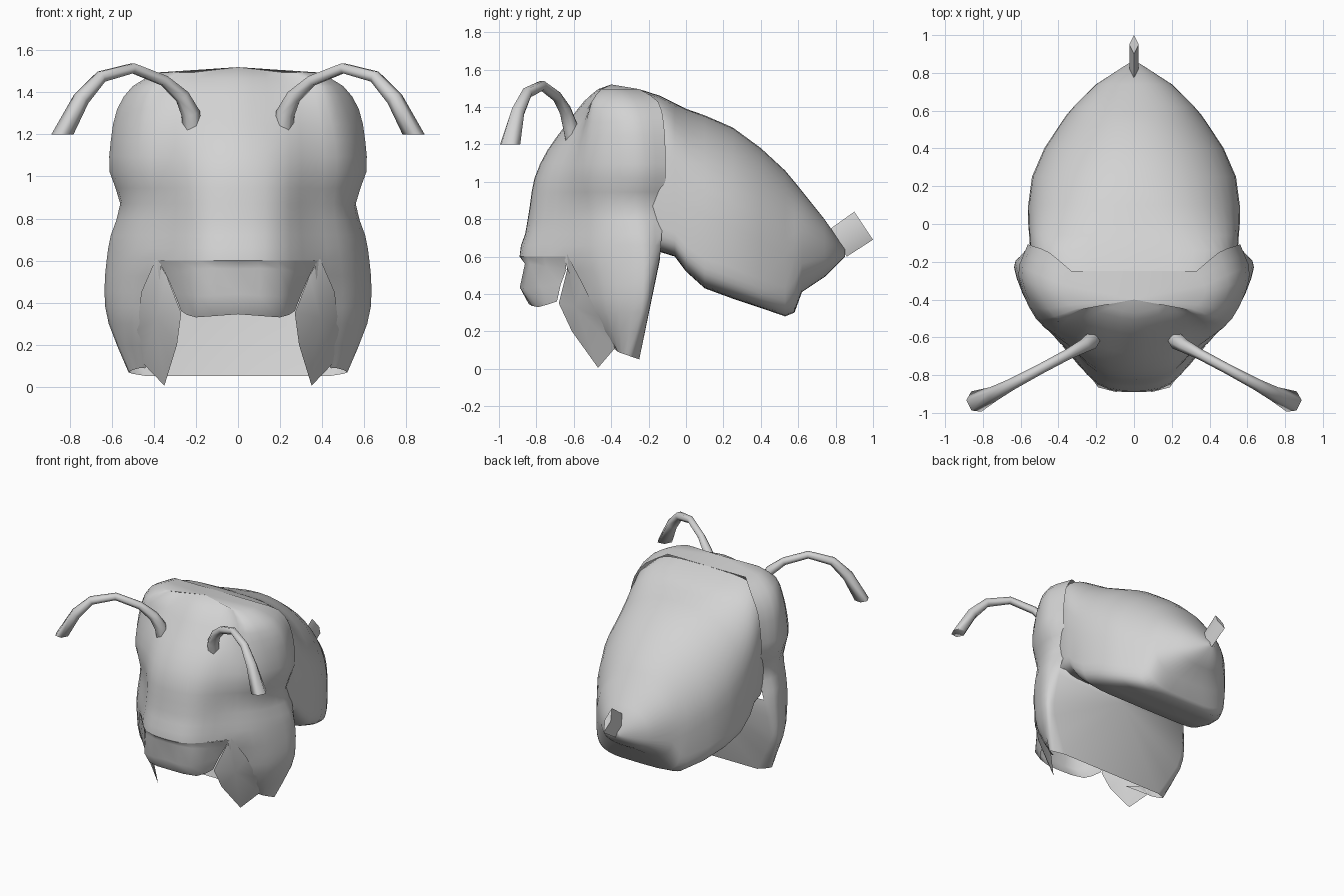
import bpy, bmesh, math
from mathutils import Vector

if "Cube" in bpy.data.objects:
    bpy.data.objects.remove(bpy.data.objects["Cube"])

grey = bpy.data.materials.new("plain grey")
grey.diffuse_color = (0.65, 0.65, 0.65, 1)
grey.use_nodes = True
grey.node_tree.nodes["Principled BSDF"].inputs["Base Color"].default_value = grey.diffuse_color


def spline(pts, n):
    """Smooth samples passing through every point of a path."""
    pts = [Vector(p) for p in pts]
    ext = [2 * pts[0] - pts[1]] + pts + [2 * pts[-1] - pts[-2]]
    out = []
    for i in range(1, len(ext) - 2):
        a, b, c, d = ext[i - 1:i + 3]
        for k in range(n):
            t = k / n
            out.append(0.5 * (2 * b + (c - a) * t + (2 * a - 5 * b + 4 * c - d) * t * t
                              + (3 * b - a - 3 * c + d) * t ** 3))
    return out + [pts[-1]]


def finish(name, bm, angle=60):
    bmesh.ops.recalc_face_normals(bm, faces=bm.faces)
    me = bpy.data.meshes.new(name)
    bm.to_mesh(me)
    bm.free()
    ob = bpy.data.objects.new(name, me)
    bpy.context.collection.objects.link(ob)
    me.materials.append(grey)
    bpy.ops.object.select_all(action='DESELECT')
    ob.select_set(True)
    bpy.context.view_layer.objects.active = ob
    bpy.ops.object.shade_smooth_by_angle(angle=math.radians(angle))
    return ob


def grid(bm, rows, closed=False, skip=lambda c: False):
    """Skin rows of points with quads, leaving out skipped faces."""
    vs = [[bm.verts.new(p) for p in r] for r in rows]
    for r0, r1 in zip(vs, vs[1:]):
        n = len(r0)
        for i in range(n if closed else n - 1):
            q = [r0[i], r0[(i + 1) % n], r1[(i + 1) % n], r1[i]]
            if not skip(sum((v.co for v in q), Vector()) / 4):
                bm.faces.new(q)
    return vs


def fan(bm, loop, tip):
    c = bm.verts.new(tip)
    for a, b in zip(loop, loop[1:] + loop[:1]):
        bm.faces.new((a, b, c))


def mirrored(half):
    return [(-x, y, z) for x, y, z in reversed(half[1:])] + half


# Head levels: z, front y, front half width, cheek x, cheek y, widest x, its y, back y
levels = [
    (0.05, -0.40, 0.41, 0.47, -0.36, 0.52, -0.30, -0.25),
    (0.30, -0.72, 0.22, 0.54, -0.42, 0.615, -0.24, -0.20),
    (0.45, -0.80, 0.20, 0.55, -0.44, 0.635, -0.23, -0.17),
    (0.60, -0.89, 0.19, 0.54, -0.46, 0.625, -0.23, -0.14),
    (0.72, -0.86, 0.19, 0.52, -0.47, 0.605, -0.25, -0.13),
    (0.87, -0.835, 0.19, 0.50, -0.47, 0.56, -0.27, -0.12),
    (1.02, -0.81, 0.19, 0.52, -0.50, 0.61, -0.27, -0.11),
    (1.17, -0.74, 0.19, 0.51, -0.50, 0.605, -0.28, -0.11),
    (1.32, -0.63, 0.20, 0.47, -0.50, 0.575, -0.30, -0.12),
    (1.43, -0.545, 0.20, 0.42, -0.49, 0.50, -0.33, -0.15),
    (1.495, -0.47, 0.18, 0.31, -0.45, 0.38, -0.36, -0.25),
]
rows = []
for z, yf, xf, xc, yc, w, yw, yb in levels:
    half = [(0, yf, z), (xf, yf + 0.04, z), ((xf + xc) / 2, (yf + yc) / 2 + 0.02, z),
            (xc, yc, z), (w, yw, z), (w - (0.09 if z < 0.1 else 0.05), yb, z)]
    if z < 0.1:  # cheek bottoms rise toward the front
        half = [(x, y, z - 0.35 * (y + 0.25)) for x, y, z in half]
    rows.append(spline(mirrored(half), 3))
columns = [spline(c, 2) for c in zip(*rows)]
bm = bmesh.new()
# The mouth stays open between the cheeks
vs = grid(bm, list(zip(*columns)),
          skip=lambda c: c.z < 0.58 and abs(c.x) < 0.45 and c.y < -0.36 - 0.5 * c.z)
fan(bm, vs[-1], (0, -0.40, 1.52))
# Back wall below the abdomen
low = [r for r in vs if r[-1].co.z < 0.7]
fan(bm, [r[-1] for r in low] + [r[0] for r in reversed(low)], (0, -0.14, 0.58))
bmesh.ops.delete(bm, geom=[v for v in bm.verts if not v.link_faces], context='VERTS')
finish("head", bm)

# Upper lip
lip = [
    [(0, -0.89, 0.60), (0.19, -0.85, 0.60), (0.38, -0.645, 0.60)],
    [(0, -0.86, 0.56), (0.20, -0.835, 0.56), (0.34, -0.64, 0.53)],
    [(0, -0.885, 0.44), (0.19, -0.865, 0.43), (0.305, -0.67, 0.45)],
    [(0, -0.84, 0.345), (0.20, -0.79, 0.33), (0.27, -0.69, 0.36)],
]
bm = bmesh.new()
grid(bm, [spline(mirrored(r), 2) for r in lip])
finish("upper_lip", bm)

# Jaws
for s, side in ((1, "right"), (-1, "left")):
    edge = [(0.34, -0.635, 0.53), (0.27, -0.68, 0.35), (0.29, -0.61, 0.20), (0.35, -0.47, 0.005),
            (0.45, -0.38, 0.11), (0.48, -0.46, 0.27), (0.46, -0.55, 0.45), (0.39, -0.635, 0.61)]
    bm = bmesh.new()
    fan(bm, [bm.verts.new((s * x, y, z)) for x, y, z in edge], (s * 0.39, -0.59, 0.33))
    finish(side + "_jaw", bm)

# Abdomen rings: y, top z, bottom z, half width, roundness of the top and of the bottom
rings = [
    (-0.25, 1.495, 0.66, 0.51, 0.45, 0.25), (-0.14, 1.46, 0.625, 0.55, 0.47, 0.25),
    (-0.06, 1.42, 0.60, 0.555, 0.62, 0.25), (0.0, 1.39, 0.52, 0.56, 0.72, 0.25),
    (0.10, 1.355, 0.43, 0.56, 0.84, 0.28), (0.25, 1.29, 0.375, 0.54, 0.93, 0.3),
    (0.40, 1.18, 0.325, 0.475, 0.95, 0.3), (0.53, 1.06, 0.28, 0.39, 0.95, 0.35),
    (0.58, 1.00, 0.30, 0.355, 0.95, 0.45), (0.62, 0.95, 0.41, 0.32, 0.95, 0.6),
    (0.74, 0.80, 0.49, 0.20, 0.95, 0.75), (0.85, 0.64, 0.60, 0.03, 1, 1),
]
bm = bmesh.new()
rows = []
for y, zt, zb, w, top, low in rings:
    zm, ring = zb + (zt - zb) * 0.42, []
    for k in range(40):
        c, s = math.cos(math.tau * k / 40), math.sin(math.tau * k / 40)
        e = top if s > 0 else low
        x = w * math.copysign(abs(c) ** e, c)
        ring.append((x, y, zm + ((zt - zm) * s ** e if s > 0 else -(zm - zb) * abs(s) ** e)))
    rows.append(ring)
vs = grid(bm, rows, closed=True)
bm.faces.new(vs[-1])
finish("abdomen", bm, 50)

# Flat stub at the tail, diamond shaped in section
bm = bmesh.new()
ends = [((0.76, 0.74), (0.86, 0.60)), ((0.90, 0.84), (1.0, 0.69))]
rows = []
for (y0, z0), (y1, z1) in ends:
    ym, zm = (y0 + y1) / 2, (z0 + z1) / 2
    rows.append([(0, y0, z0), (0.025, ym, zm), (0, y1, z1), (-0.025, ym, zm)])
vs = grid(bm, rows, closed=True)
bm.faces.new(vs[-1])
finish("tail_stub", bm, 80)

# Antennae: x, y, z, radius
path = [(0.215, -0.60, 1.20, 0.045), (0.225, -0.62, 1.30, 0.045), (0.265, -0.645, 1.38, 0.036),
        (0.35, -0.69, 1.455, 0.028), (0.50, -0.77, 1.515, 0.027), (0.65, -0.85, 1.475, 0.031),
        (0.745, -0.90, 1.37, 0.04), (0.835, -0.94, 1.21, 0.06)]
for s, side in ((1, "right"), (-1, "left")):
    bm = bmesh.new()
    rows = []
    for i, (x, y, z, r) in enumerate(path):
        a, b = path[max(i - 1, 0)], path[min(i + 1, len(path) - 1)]
        t = (Vector(b[:3]) - Vector(a[:3])).normalized()
        u = Vector((0.46, 0.89, 0)).normalized()
        u = (u - t * u.dot(t)).normalized()
        v = t.cross(u)
        ring = [Vector((x, y, z)) + r * (u * math.cos(k * math.tau / 6) + v * math.sin(k * math.tau / 6))
                for k in range(6)]
        if i == len(path) - 1:  # level cut at the tip
            for p in ring:
                p.z = 1.2
        rows.append([(s * p.x, p.y, p.z) for p in ring])
    vs = grid(bm, rows, closed=True)
    bm.faces.new(vs[0])
    bm.faces.new(vs[-1])
    finish(side + "_antenna", bm, 80)
